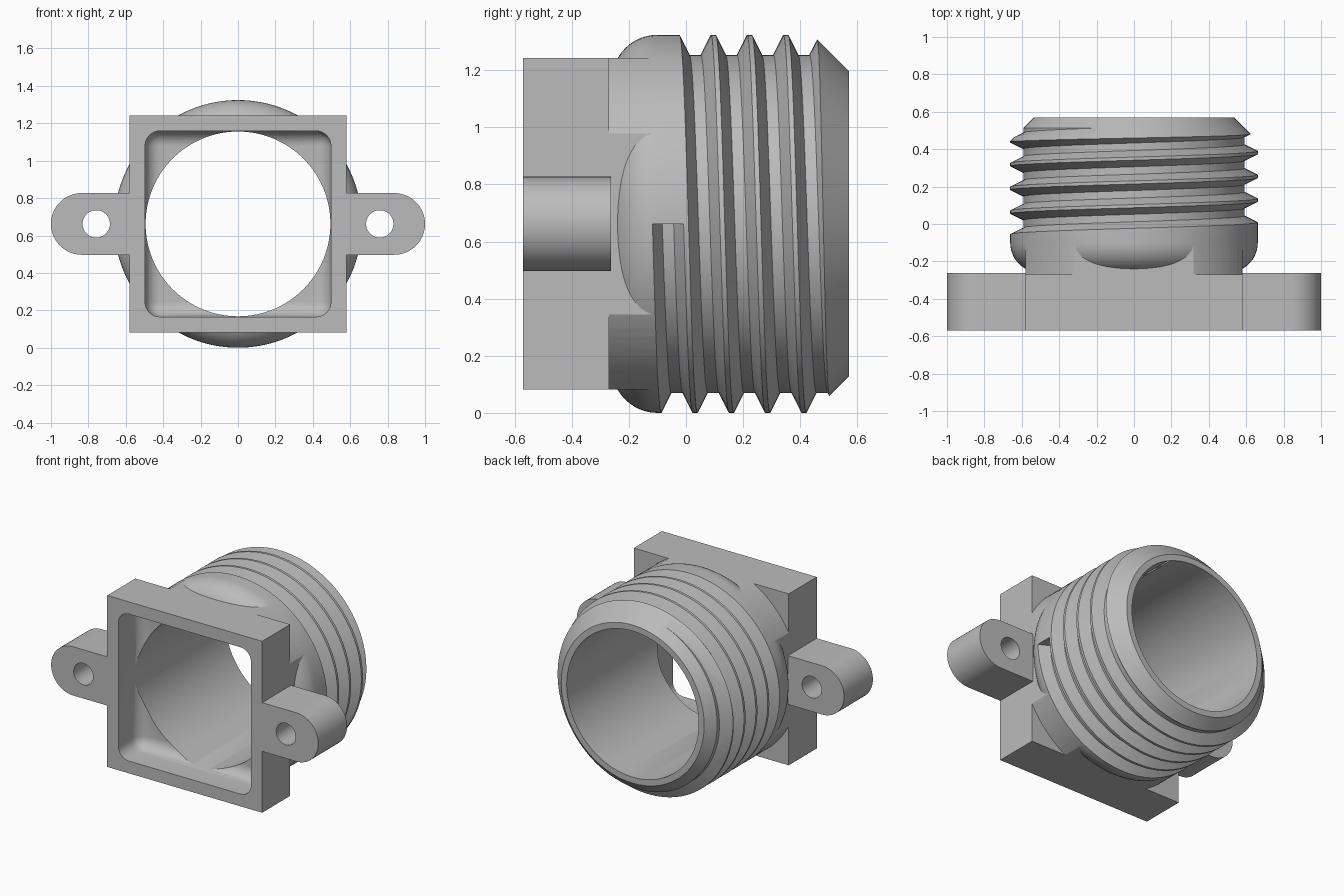
import bpy, bmesh, math
from mathutils import Vector

if "Cube" in bpy.data.objects:
    bpy.data.objects.remove(bpy.data.objects["Cube"])

ZC = 0.662      # height of the bore axis
R = 0.662       # outer radius
SEG = 128

grey = bpy.data.materials.new("light_grey")
grey.diffuse_color = (0.5, 0.5, 0.5, 1)
grey.use_nodes = True
grey.node_tree.nodes["Principled BSDF"].inputs["Base Color"].default_value = grey.diffuse_color


def make(name, bm):
    bmesh.ops.recalc_face_normals(bm, faces=bm.faces)
    me = bpy.data.meshes.new(name)
    bm.to_mesh(me)
    bm.free()
    me.materials.append(grey)
    ob = bpy.data.objects.new(name, me)
    bpy.context.collection.objects.link(ob)
    return ob


def loft(name, rings, closed):
    """Skin a list of equal rings; closed joins the last to the first, else caps."""
    bm = bmesh.new()
    vs = [[bm.verts.new((x, y, z + ZC)) for x, y, z in r] for r in rings]
    n = len(vs[0])
    for i in range(len(vs) if closed else len(vs) - 1):
        a, b = vs[i], vs[(i + 1) % len(vs)]
        for j in range(n):
            bm.faces.new((a[j], a[(j + 1) % n], b[(j + 1) % n], b[j]))
    if not closed:
        bm.faces.new(vs[0])
        bm.faces.new(vs[-1])
    return make(name, bm)


def prism(name, pts, y0, y1):
    return loft(name, [[(x, y, z) for x, z in pts] for y in (y0, y1)], False)


def circle(r, cx=0, n=SEG):
    return [(cx + r * math.sin(2 * math.pi * i / n), r * math.cos(2 * math.pi * i / n)) for i in range(n)]


def section(profile, t, dy=0):
    s, c = math.sin(2 * math.pi * t), math.cos(2 * math.pi * t)
    return [(r * s, y + dy, r * c) for r, y in profile]


def revolve(name, profile):
    return loft(name, [section(profile, i / SEG) for i in range(SEG)], True)


def square(h):
    return [(-h, -h), (h, -h), (h, h), (-h, h)]


def combine(ob, tool, op):
    m = ob.modifiers.new(op, 'BOOLEAN')
    m.operation, m.solver, m.object = op, 'EXACT', tool
    bpy.context.view_layer.objects.active = ob
    bpy.ops.object.modifier_apply(modifier=m.name)
    bpy.data.objects.remove(tool)


# square housing, whose rear corners are turned down to a round collar
body = prism("threaded_housing", square(0.58), -0.66, -0.05)
combine(body, revolve("collar_cut", [(R - 0.001, -0.27), (1.2, -0.27), (1.2, 0.1), (R - 0.001, 0.1)]), 'DIFFERENCE')

# pair of rounded mounting ears as one long slab
half = [(0.835 + 0.165 * math.sin(a), 0.165 * math.cos(a))
        for a in [math.pi * i / 32 for i in range(33)]]
combine(body, prism("mounting_ears", half + [(-x, -z) for x, z in half], -0.68, -0.262), 'UNION')

# round barrel with rounded front shoulder and chamfered rear end
arc = [(R - 0.16 + 0.16 * math.sin(a), -0.1 - 0.16 * math.cos(a))
       for a in [math.pi / 2 * i / 12 for i in range(13)]]
barrel = [(0.3, -0.26)] + arc + [(R, 0.443), (0.535, 0.57), (0.3, 0.57)]
combine(body, revolve("barrel", barrel), 'UNION')

# flat front face
combine(body, prism("front_cut", square(1.5), -1.0, -0.57), 'DIFFERENCE')

# square pocket with rounded corners and floor
bm = bmesh.new()
bmesh.ops.create_cube(bm, size=1)
for v in bm.verts:
    v.co = Vector((v.co.x * 0.994, -0.6 + v.co.y * 0.5, v.co.z * 0.994 + ZC))
bmesh.ops.bevel(bm, geom=bm.edges[:], offset=0.08, segments=8, profile=0.5, affect='EDGES')
combine(body, make("pocket_cut", bm), 'DIFFERENCE')

# round bore and ear screw holes
combine(body, prism("bore_cut", circle(0.494), -0.45, 0.8), 'DIFFERENCE')
for s in (-1, 1):
    combine(body, prism("ear_hole_cut", circle(0.073, s * 0.758, 48), -0.8, 0.0 - 0.2), 'DIFFERENCE')

# helical thread groove, starting abruptly on the right side
groove = [(0.592, -0.02), (R + 0.004, -0.057), (0.71, -0.057),
          (0.71, 0.057), (R + 0.004, 0.057), (0.592, 0.02)]
PITCH = 0.127
turns = [0.25 + i / SEG for i in range(int(5.2 * SEG))]
combine(body, loft("groove_cut", [section(groove, t, 0.032 + PITCH * (t - 1)) for t in turns], False), 'DIFFERENCE')

# smooth curved walls, sharp edges kept
bpy.ops.object.select_all(action='DESELECT')
body.select_set(True)
bpy.context.view_layer.objects.active = body
bpy.ops.object.shade_smooth_by_angle(angle=math.radians(25))
